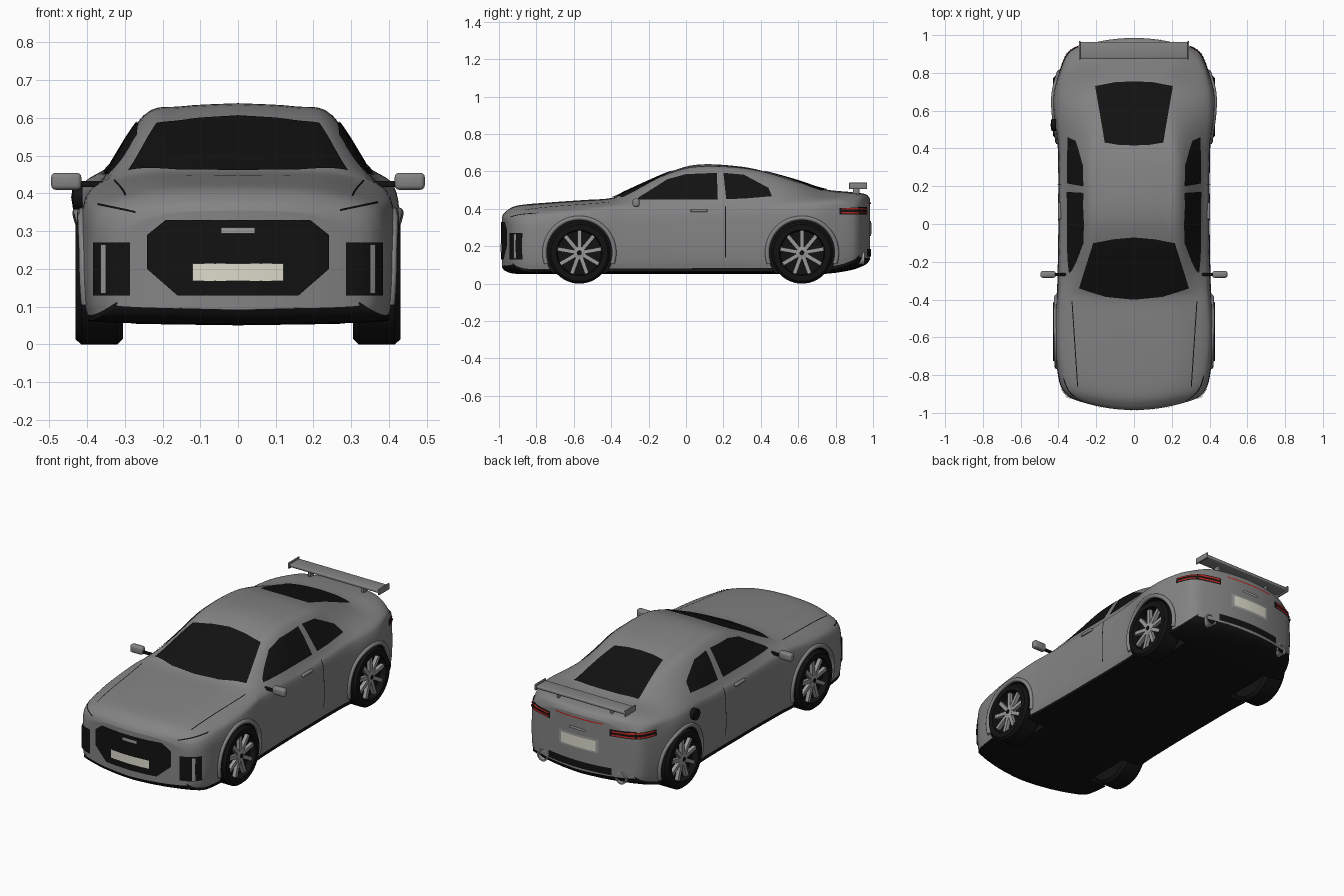
import bpy, bmesh, math
from math import sin, cos, pi, radians
from mathutils import Vector, Matrix
from mathutils.bvhtree import BVHTree

if "Cube" in bpy.data.objects:
    bpy.data.objects.remove(bpy.data.objects["Cube"])


def material(name, r, g, b):
    m = bpy.data.materials.new(name)
    m.use_nodes = True
    m.diffuse_color = (r, g, b, 1)
    m.node_tree.nodes["Principled BSDF"].inputs["Base Color"].default_value = (r, g, b, 1)
    return m


PAINT = material("grey paint", .23, .23, .235)
BLACK = material("black trim", .006, .006, .006)
SILVER = material("silver metal", .33, .33, .33)
PLATE = material("cream plate", .72, .71, .6)
RED = material("red lamp", .5, .02, .015)
SIDES = ((1, "left"), (-1, "right"))


def smooth(ob):
    bpy.ops.object.select_all(action="DESELECT")
    ob.select_set(True)
    bpy.context.view_layer.objects.active = ob
    bpy.ops.object.shade_smooth_by_angle(angle=radians(35))


def make(name, bm, *mats, fix=True):
    if fix:
        bmesh.ops.recalc_face_normals(bm, faces=bm.faces[:])
    me = bpy.data.meshes.new(name)
    bm.to_mesh(me)
    bm.free()
    for m in mats:
        me.materials.append(m)
    ob = bpy.data.objects.new(name, me)
    bpy.context.collection.objects.link(ob)
    smooth(ob)
    return ob


def box(name, center, size, mat, bevel=0.0):
    bm = bmesh.new()
    bmesh.ops.create_cube(bm, size=1, matrix=Matrix.Translation(center) @ Matrix.Diagonal((*size, 1)))
    if bevel:
        bmesh.ops.bevel(bm, geom=bm.edges[:], offset=bevel, segments=3, profile=.5, affect="EDGES")
    return make(name, bm, mat)


def lathe(name, profile, center, axis, mat, steps=48):
    """Spin (radius, distance) pairs about an axis through center."""
    bm = bmesh.new()
    turn = Vector((0, 0, 1)).rotation_difference(Vector(axis)).to_matrix()
    vs = [bm.verts.new(turn @ Vector((r, 0, h)) + Vector(center)) for r, h in profile]
    es = [bm.edges.new(p) for p in zip(vs, vs[1:])]
    bmesh.ops.spin(bm, geom=vs + es, cent=center, axis=axis, angle=2 * pi, steps=steps)
    bmesh.ops.remove_doubles(bm, verts=bm.verts[:], dist=1e-5)
    return make(name, bm, mat)


def spline(pts, n):
    """Smooth curve through all points, n samples per span."""
    out = []
    for i in range(len(pts) - 1):
        a, b = pts[i], pts[i + 1]
        ta = (b - pts[max(i - 1, 0)]) / 2
        tb = (pts[min(i + 2, len(pts) - 1)] - a) / 2
        for k in range(n):
            t = k / n
            out.append(a * (2*t**3 - 3*t*t + 1) + ta * (t**3 - 2*t*t + t)
                       + b * (3*t*t - 2*t**3) + tb * (t**3 - t*t))
    return out + [pts[-1].copy()]


# Body stations: y, bottom, half width, belt x, belt z, roof edge x, roof edge z, top
STATIONS = [
    (-.985, .10, .33, .29, .32, .20, .345, .355),
    (-.965, .075, .365, .32, .355, .22, .375, .385),
    (-.90, .06, .395, .35, .375, .24, .405, .418),
    (-.72, .06, .415, .375, .39, .25, .425, .435),
    (-.55, .06, .42, .38, .405, .25, .437, .447),
    (-.40, .06, .41, .375, .42, .25, .45, .458),
    (-.32, .06, .405, .37, .425, .265, .475, .495),
    (-.08, .06, .40, .365, .43, .25, .575, .60),
    (.08, .06, .40, .36, .435, .25, .605, .638),
    (.30, .06, .40, .36, .44, .25, .60, .625),
    (.45, .06, .405, .365, .445, .235, .575, .592),
    (.60, .06, .425, .375, .45, .225, .53, .55),
    (.74, .06, .425, .375, .45, .22, .49, .505),
    (.88, .08, .39, .36, .445, .25, .48, .49),
    (.96, .11, .36, .32, .43, .25, .465, .478),
    (.985, .14, .33, .29, .40, .20, .435, .45)]
N = 5


def section(y, zb, w, xb, zk, xr, zr, zt):
    h = zk - zb
    half = [(0, zt), (xr * .6, zr + .75 * (zt - zr)), (xr, zr), (xb, zk), (w - .008, zk - .13 * h),
            (w, zb + .6 * h), (w, zb + .3 * h), (w * .97, zb + .06 * h), (w * .88, zb), (0, zb - .008)]
    return [Vector((x, y, z)) for x, z in half]


def bow(x, y, z):
    """Curve the nose and tail in plan."""
    return Vector((x, y - .075 * y**3 * (x / .36)**2, z))


columns = [spline(list(c), N) for c in zip(*[section(*s) for s in STATIONS])]
rows = [spline(list(r), N) for r in zip(*columns)]
bm = bmesh.new()


def skin(grid):
    vs = [[bm.verts.new(bow(*p)) for p in row] for row in grid]
    for a, b in zip(vs, vs[1:]):
        for j in range(len(a) - 1):
            f = bm.faces.new((a[j], a[j + 1], b[j + 1], b[j]))
            f.material_index = int(len(grid) == len(rows) and j >= 7 * N)


for s in (1, -1):
    skin([[Vector((s * p.x, p.y, p.z)) for p in row] for row in rows])
for end in (rows[0], rows[-1]):
    skin([[Vector((p.x * k / 8, p.y, p.z)) for k in range(-8, 9)] for p in end])
bmesh.ops.remove_doubles(bm, verts=bm.verts[:], dist=1e-5)
bmesh.ops.recalc_face_normals(bm, faces=bm.faces[:])
surface = BVHTree.FromBMesh(bm)
body = make("body", bm, PAINT, BLACK)

# Wheel arches cut from the body
WHEELS = ((-.57, "front"), (.62, "rear"))
AXLE = .165
for y, end in WHEELS:
    for s, side in SIDES:
        cutter = lathe("arch_cutter", [(0, .28), (.18, .28), (.18, .6), (0, .6)],
                       (0, y, AXLE), (s, 0, 0), BLACK)
        cutter.hide_render = True
        mod = body.modifiers.new("arch", "BOOLEAN")
        mod.object, mod.operation, mod.solver = cutter, "DIFFERENCE", "EXACT"
        mod.material_mode = "TRANSFER"
        bpy.context.view_layer.objects.active = body
        bpy.ops.object.modifier_apply(modifier="arch")
        bpy.data.objects.remove(cutter)
smooth(body)


def project(axis, s, a, b, lift=.004):
    """Drop a 2D point onto the body along an axis."""
    start = {"x": (s * 2, a, b), "y": (a, s * 2, b), "z": (a, b, s * 2)}[axis]
    ray = Vector([-s if k == axis else 0 for k in "xyz"])
    hit, normal, _, _ = surface.ray_cast(Vector(start), ray)
    if hit is None:
        hit, normal, _, _ = surface.find_nearest(Vector(start) + ray)
    return hit + normal * (lift if normal.dot(ray) < 0 else -lift)


def panel(name, low, high, axis, s, mat, lift=.004, nu=8, nv=10):
    """Thin patch on the body between two outlines."""
    bm = bmesh.new()

    def dense(line):
        line = [Vector(p) for p in line]
        return [p.lerp(q, k / nu) for p, q in zip(line, line[1:]) for k in range(nu)] + [line[-1]]
    grid = [[bm.verts.new(project(axis, s, *a.lerp(b, k / nv), lift)) for k in range(nv + 1)]
            for a, b in zip(dense(low), dense(high))]
    for a, b in zip(grid, grid[1:]):
        for j in range(nv):
            f = bm.faces.new((a[j], a[j + 1], b[j + 1], b[j]))
            f.normal_update()
            if f.normal["xyz".index(axis)] * s < 0:
                f.normal_flip()
    return make(name, bm, mat, fix=False)


def rect(name, a0, a1, b0, b1, axis, s, mat, lift=.004):
    return panel(name, [(a0, b0), (a1, b0)], [(a0, b1), (a1, b1)], axis, s, mat, lift)


def seam(name, p, q, axis, s, width=.005):
    p, q = Vector(p), Vector(q)
    d = (q - p).normalized() * width
    off = Vector((-d.y, d.x))
    return panel(name, [p, q], [p + off, q + off], axis, s, BLACK, .003, 24, 1)


def both(pts):
    """Complete a half outline ending on the centre line."""
    return [(-x, y) for x, y in pts] + [(x, y) for x, y in pts[-2::-1]]


# Glass
panel("windscreen", both([(.29, -.34), (.15, -.385), (0, -.40)]),
      both([(.215, -.10), (.11, -.08), (0, -.07)]), "z", 1, BLACK)
panel("rear_window", both([(.155, .43), (.08, .418), (0, .415)]),
      both([(.205, .73), (.1, .75), (0, .755)]), "z", 1, BLACK)
for s, side in SIDES:
    panel(side + "_door_window", [(-.26, .448), (-.1, .448), (0, .448), (.17, .448)],
          [(-.25, .46), (-.1, .555), (0, .583), (.165, .59)], "x", s, BLACK)
    panel(side + "_quarter_window", [(.215, .45), (.31, .453), (.46, .465)],
          [(.20, .59), (.31, .58), (.44, .51)], "x", s, BLACK)

# Nose: grille, intakes, plate
panel("grille", both([(.24, .20), (.16, .13), (0, .13)]),
      both([(.24, .29), (.19, .33), (0, .33)]), "y", -1, BLACK)
rect("front_plate", -.12, .12, .168, .215, "y", -1, PLATE, .008)
rect("front_badge_bar", -.045, .045, .294, .31, "y", -1, SILVER, .008)

# Tail: plate, lamps, diffuser
rect("rear_plate_frame", -.125, .125, .255, .335, "y", 1, SILVER)
rect("rear_plate", -.11, .11, .265, .325, "y", 1, PLATE, .007)
rect("boot_handle", -.05, .05, .365, .38, "y", 1, SILVER, .008)
rect("brake_light", -.15, .15, .427, .434, "y", 1, RED)
rect("diffuser", -.2, .2, .145, .185, "y", 1, BLACK)

for s, side in SIDES:
    rect(side + "_intake", s * .285, s * .38, .13, .27, "y", -1, BLACK)
    rect(side + "_intake_fin", s * .345, s * .358, .135, .265, "y", -1, SILVER, .009)
    seam(side + "_headlamp_seam", (s * .27, .352), (s * .37, .372), "y", -1)
    rect(side + "_tail_lamp", s * .19, s * .325, .37, .41, "y", 1, BLACK)
    rect(side + "_tail_lamp_wrap", .82, .925, .37, .405, "x", s, BLACK)
    for z in (.375, .395):
        rect(side + "_lamp_strip", s * .2, s * .32, z, z + .009, "y", 1, RED, .007)
        rect(side + "_lamp_strip_wrap", .83, .92, z, z + .007, "x", s, RED, .007)
    # Panel gaps, handles, exhausts
    seam(side + "_bonnet_gap", (s * .33, -.41), (s * .30, -.86), "z", 1)
    seam(side + "_door_gap", (.213, .14), (.213, .41), "x", s)
    box(side + "_door_handle", project("x", s, .07, .39), (.018, .09, .016), PAINT, .005)
    lathe(side + "_exhaust", [(0, 0), (.032, 0), (.034, .08), (.026, .08), (.024, .03), (0, .03)],
          (s * .25, .875, .135), (0, 1, 0), SILVER, 24)
    # Mirrors
    box(side + "_mirror", (s * .455, -.267, .432), (.08, .036, .045), PAINT, .012)
    box(side + "_mirror_arm", (s * .393, -.267, .425), (.07, .014, .016), BLACK, .004)
    # Wing supports
    box(side + "_wing_post", (s * .17, .91, .495), (.016, .035, .04), PAINT, .004)
    box(side + "_wing_end", (s * .287, .92, .523), (.01, .096, .034), PAINT, .003)
box("rear_wing", (0, .92, .523), (.57, .088, .018), PAINT, .006)
lathe("fuel_cap", [(0, 0), (.032, 0), (.032, .025), (0, .03)], (-.412, .525, .39), (-1, 0, 0), BLACK, 24)

# Wheels and arch lips
TYRE = [(0, .31), (.115, .305), (.15, .305), (.165, .32), (.165, .415), (.152, .43),
        (.122, .43), (.116, .395), (0, .39)]
for y, end in WHEELS:
    for s, side in SIDES:
        tag = f"{end}_{side}_"
        hub = (0, y, AXLE)
        lathe(tag + "tyre", TYRE, hub, (s, 0, 0), BLACK)
        lathe(tag + "hub", [(.028, .39), (.028, .418), (.014, .422), (0, .422)], hub, (s, 0, 0), SILVER, 24)
        lathe(tag + "hub_cap", [(.013, .42), (.011, .426), (0, .426)], hub, (s, 0, 0), BLACK, 16)
        bm = bmesh.new()
        for k in range(9):
            bmesh.ops.create_cube(bm, size=1, matrix=Matrix.Translation(hub)
                                  @ Matrix.Rotation(2 * pi * k / 9, 4, "X")
                                  @ Matrix.Translation((s * .407, 0, .068))
                                  @ Matrix.Diagonal((.02, .021, .1, 1)))
        make(tag + "spokes", bm, SILVER)
        lip = bpy.data.curves.new(tag + "arch_lip", "CURVE")
        lip.dimensions, lip.bevel_depth, lip.bevel_resolution = "3D", .012, 3
        lip.use_fill_caps = True
        path = lip.splines.new("POLY")
        angles = [radians(-18 + 216 * k / 40) for k in range(41)]
        path.points.add(len(angles) - 1)
        for pt, a in zip(path.points, angles):
            pt.co = (*project("x", s, y + .186 * cos(a), AXLE + .186 * sin(a), 0), 1)
        lip.materials.append(PAINT)
        bpy.context.collection.objects.link(bpy.data.objects.new(tag + "arch_lip", lip))
